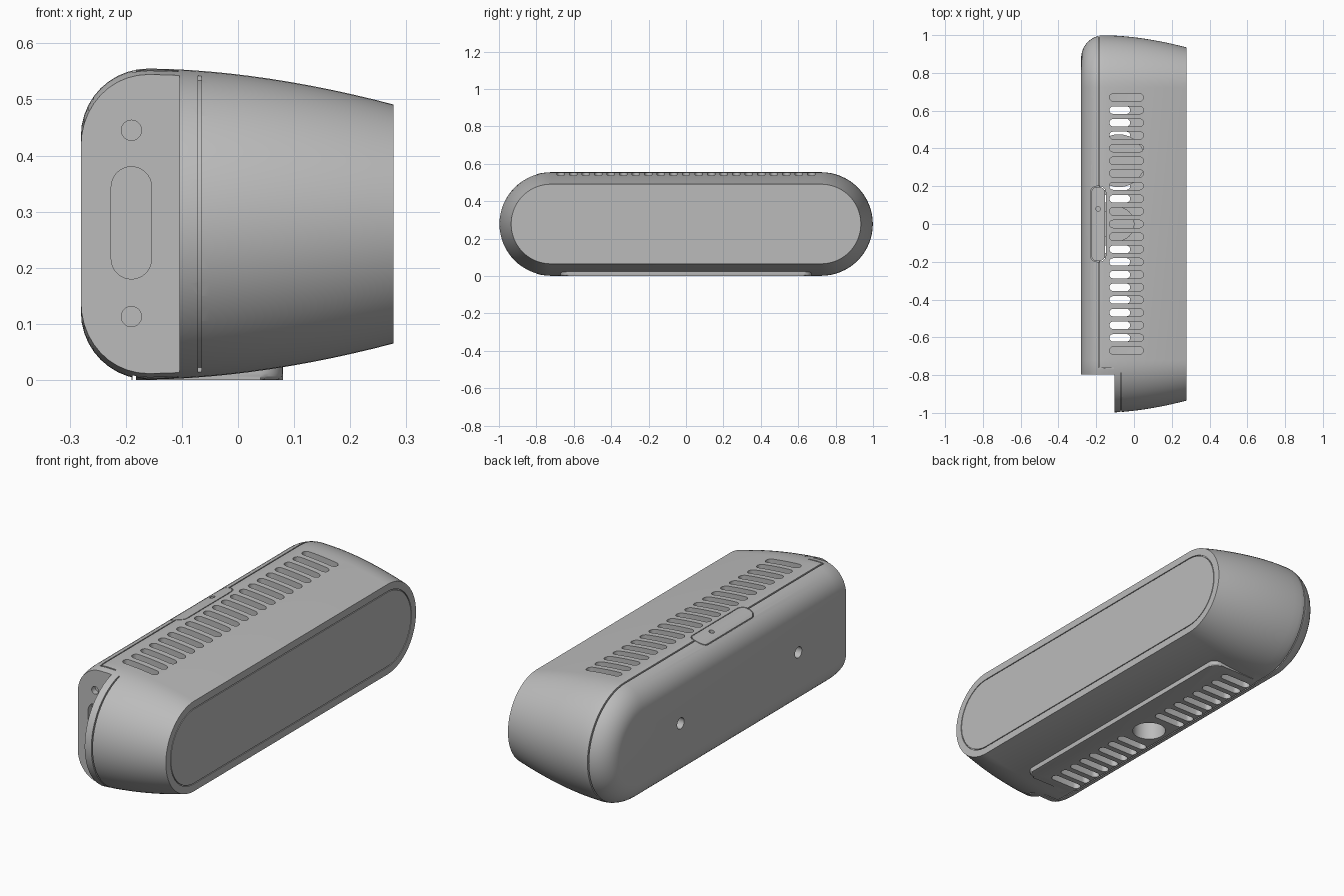
import bpy, bmesh
from math import sin, cos, pi
from mathutils import Vector

if "Cube" in bpy.data.objects:
    bpy.data.objects.remove(bpy.data.objects["Cube"])

MID = 0.278      # height of the long axis
CORE = 0.722     # half distance between the end-cap centres
R = 0.277        # largest end-cap radius
SLOT_X = -0.09

grey = bpy.data.materials.new("plain grey")
grey.use_nodes = True
grey.diffuse_color = (0.5, 0.5, 0.5, 1)
grey.node_tree.nodes["Principled BSDF"].inputs["Base Color"].default_value = (0.5, 0.5, 0.5, 1)


def rounded(ca, cb, ha, hb, r, n=8):
    """Rounded rectangle, stadium or circle outline."""
    pts = []
    for q, (sa, sb) in enumerate(((1, 1), (-1, 1), (-1, -1), (1, -1))):
        for i in range(n + 1):
            t = (q + i / n) * pi / 2
            p = Vector((ca + sa * (ha - r) + r * cos(t), cb + sb * (hb - r) + r * sin(t)))
            if not pts or (p - pts[-1]).length > 1e-5:
                pts.append(p)
    if (pts[0] - pts[-1]).length < 1e-5:
        pts.pop()
    return pts


def place(axis, a, b, h):
    return {"x": (h, a, b), "y": (a, h, b), "z": (a, b, h)}[axis]


def prism(bm, outline, axis, lo, hi):
    loft(bm, [[place(axis, a, b, h) for a, b in outline] for h in (lo, hi)])


def loft(bm, rings, wrap=False):
    rows = [[bm.verts.new(p) for p in ring] for ring in rings]
    n = len(rows[0])
    pairs = list(zip(rows, rows[1:])) + ([(rows[-1], rows[0])] if wrap else [])
    for lower, upper in pairs:
        for i in range(n):
            j = (i + 1) % n
            bm.faces.new((lower[i], lower[j], upper[j], upper[i]))
    if not wrap:
        bm.faces.new(rows[0][::-1])
        bm.faces.new(rows[-1])


def ring(x, r):
    return [(x, y, z) for y, z in rounded(0, MID, CORE + r, r, r, 16)]


def make(name, bm):
    bmesh.ops.recalc_face_normals(bm, faces=bm.faces[:])
    mesh = bpy.data.meshes.new(name)
    bm.to_mesh(mesh)
    bm.free()
    mesh.materials.append(grey)
    obj = bpy.data.objects.new(name, mesh)
    bpy.context.collection.objects.link(obj)
    return obj


def prisms(name, *specs):
    bm = bmesh.new()
    for spec in specs:
        prism(bm, *spec)
    return make(name, bm)


def box(x0, x1, y0, y1, z0, z1):
    return ([(x0, y0), (x1, y0), (x1, y1), (x0, y1)], "z", z0, z1)


def combine(obj, tool, operation="DIFFERENCE"):
    """Apply a boolean and discard the tool."""
    mod = obj.modifiers.new("combine", "BOOLEAN")
    mod.operation, mod.object, mod.solver = operation, tool, "EXACT"
    bpy.context.view_layer.update()
    graph = bpy.context.evaluated_depsgraph_get()
    mesh = bpy.data.meshes.new_from_object(obj.evaluated_get(graph))
    obj.modifiers.clear()
    obj.data = mesh
    bpy.data.objects.remove(tool)


def groove_band(x, keep_out):
    """Thin band around the housing, trimmed by a box."""
    bm = bmesh.new()
    loft(bm, [ring(x - .003, R + .02), ring(x + .003, R + .02),
              ring(x + .003, R - .012), ring(x - .003, R - .012)], wrap=True)
    band = make("groove", bm)
    combine(band, prisms("trim", keep_out))
    return band


# Housing: rounded back, bulged taper, seam line in the front panel
def housing_mesh(name):
    rings = []
    for i in range(11):
        t = i / 10 * pi / 2
        rings.append(ring(-.16 - .12 * cos(t), R - .12 + .12 * sin(t)))
    for i in range(1, 13):
        u = i / 12
        rings.append(ring(-.16 + .437 * u, R - .064 * u ** 1.8))
    for x, r in ((.277, .179), (.271, .179), (.271, .175), (.277, .175)):
        rings.append(ring(x, r))
    bm = bmesh.new()
    loft(bm, rings)
    return make(name, bm)


housing = housing_mesh("housing")
latch = housing_mesh("top_latch_plate")

# Hollow inside
half = [(-.21, .17), (-.17, .23), (0, .24), (.24, .18)]
profile = [(x, MID + h) for x, h in half] + [(x, MID - h) for x, h in reversed(half)]
combine(housing, prisms("cavity", (profile, "y", -.74, .74)))

# Foot pad with softened lower edge
bm = bmesh.new()
prism(bm, rounded(-.055, 0, .135, .67, .04), "z", 0, .045)
low = [e for e in bm.edges if all(v.co.z < .001 for v in e.verts)]
bmesh.ops.bevel(bm, geom=low, offset=.012, segments=3, profile=.5, affect="EDGES")
combine(housing, make("foot_pad", bm), "UNION")

# Mounting socket under the middle
combine(housing, prisms("socket_wall", (rounded(SLOT_X, 0, .092, .092, .092), "z", .02, .18)), "UNION")
combine(housing, prisms("socket", (rounded(SLOT_X, 0, .075, .075, .075), "z", -.02, .13)))

# Corner notch at the connector end, with recessed ports
combine(housing, prisms("notch", box(-.4, -.104, -1.2, -.797, -.1, .7)))
ports = [(rounded(-.19, z, .018, .018, .018), "y", -.9, -.77) for z in (.113, .445)]
ports.append((rounded(-.19, .28, .036, .1, .036), "y", -.9, -.77))
combine(housing, prisms("ports", *ports))

# Back cover seam, its step at the notch, and the end collar groove
combine(housing, groove_band(-.185, box(-.4, .4, -1.2, -.762, -.2, .8)))
combine(housing, prisms("seam_step", box(-.188, -.106, -.765, -.759, .543, .6),
                        box(-.188, -.106, -.765, -.759, -.05, .013)))
combine(housing, groove_band(-.068, box(-.4, .4, -.79, 1.2, -.2, .8)))

# Vent slots above and below
pitch = .067
vents = [(rounded(-.04, i * pitch, .09, .02, .02, 5), "z", .42, .7) for i in range(-10, 11)]
vents += [(rounded(-.1, s * i * pitch, .08, .02, .02, 5), "z", -.1, .13)
          for i in range(2, 10) for s in (-1, 1)]
combine(housing, prisms("vents", *vents))

# Wall-mount holes in the back
combine(housing, prisms("mount_holes", *[(rounded(y, MID, .026, .026, .026), "x", -.4, -.24)
                                         for y in (-.44, .44)]))

# Latch plate set in a pocket, with a pin hole
combine(housing, prisms("pocket", (rounded(-.19, 0, .041, .2, .035), "z", .49, .7)))
combine(latch, prisms("latch_shape", (rounded(-.19, 0, .037, .196, .031), "z", .47, .7)), "INTERSECT")
combine(latch, prisms("pin_hole", (rounded(-.19, .08, .012, .012, .012), "z", .51, .7)))

# Round module inside, behind the vents
module = prisms("inner_module", (rounded(-.08, .335, .14, .14, .14), "z", .15, .4))

# Smooth shading with crisp edges
for obj in (housing, latch, module):
    obj.data.materials.clear()
    obj.data.materials.append(grey)
    for o in bpy.context.selected_objects:
        o.select_set(False)
    obj.select_set(True)
    bpy.context.view_layer.objects.active = obj
    bpy.ops.object.shade_smooth_by_angle(angle=.5)
